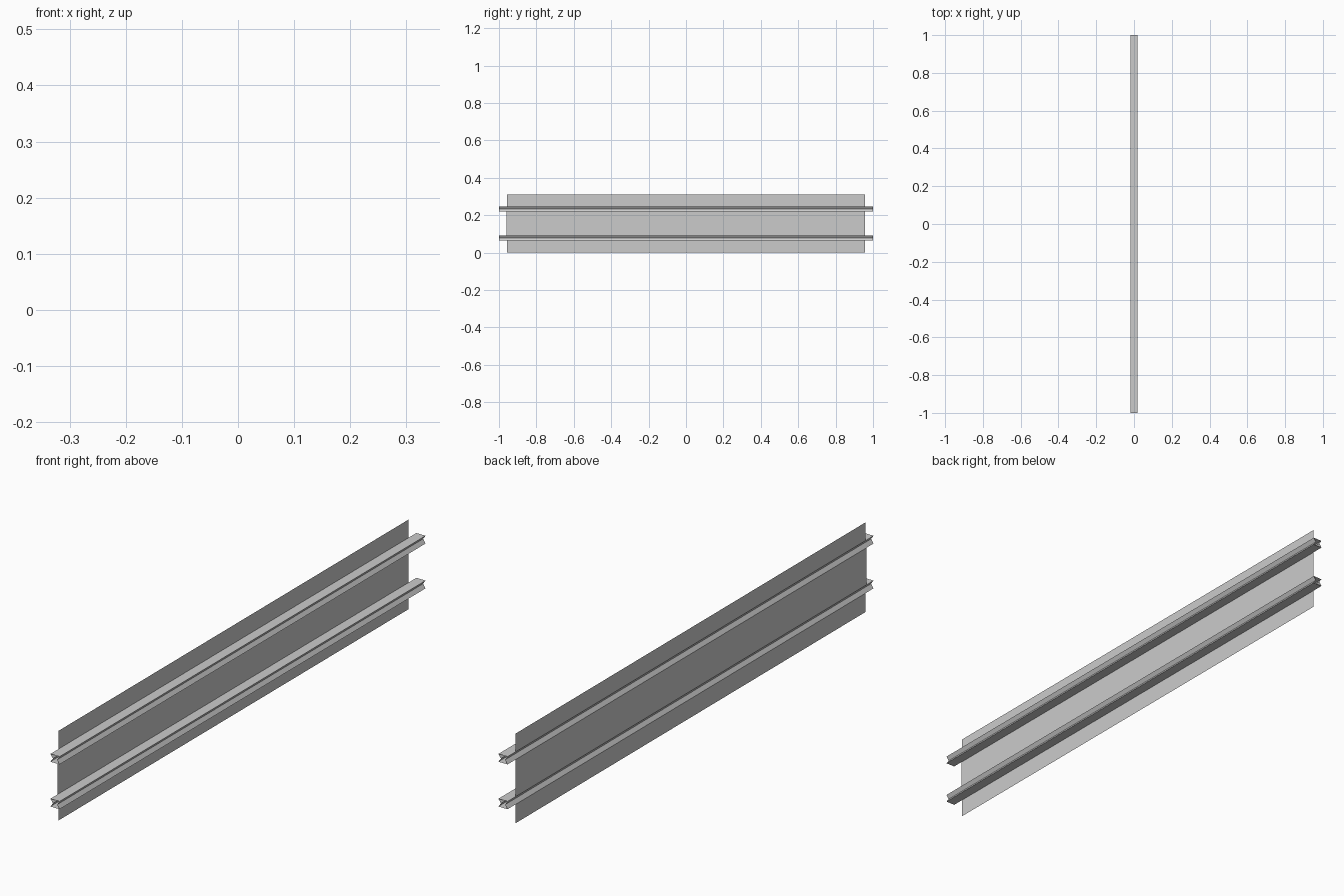
import bpy, bmesh

if "Cube" in bpy.data.objects:
    bpy.data.objects.remove(bpy.data.objects["Cube"])

def sweep(name, profile, y0, y1, closed):
    """Extrude an (x, z) section along y as a thin open-ended shell."""
    bm = bmesh.new()
    a = [bm.verts.new((x, y0, z)) for x, z in profile]
    b = [bm.verts.new((x, y1, z)) for x, z in profile]
    n = len(profile)
    for i in range(n if closed else n - 1):
        j = (i + 1) % n
        bm.faces.new((a[i], a[j], b[j], b[i]))
    me = bpy.data.meshes.new(name)
    bm.to_mesh(me)
    bm.free()
    ob = bpy.data.objects.new(name, me)
    bpy.context.collection.objects.link(ob)
    return ob

# Rails: open-ended tubes with a V groove down each side
W, APEX, H = 0.0175, 0.008, 0.027
for name, z in (("lower_rail", 0.065), ("upper_rail", 0.22)):
    section = [(-W, z), (W, z), (APEX, z + H / 2), (W, z + H),
               (-W, z + H), (-APEX, z + H / 2)]
    sweep(name, section, -1, 1, True)

# Flat panels below, between and above the rails
for name, z0, z1, y0, y1 in (("bottom_panel", 0, 0.065, -0.957, 0.957),
                             ("middle_panel", 0.092, 0.22, -0.961, 0.956),
                             ("top_panel", 0.247, 0.31, -0.957, 0.957)):
    sweep(name, [(-W, z0), (-W, z1)], y0, y1, False)
